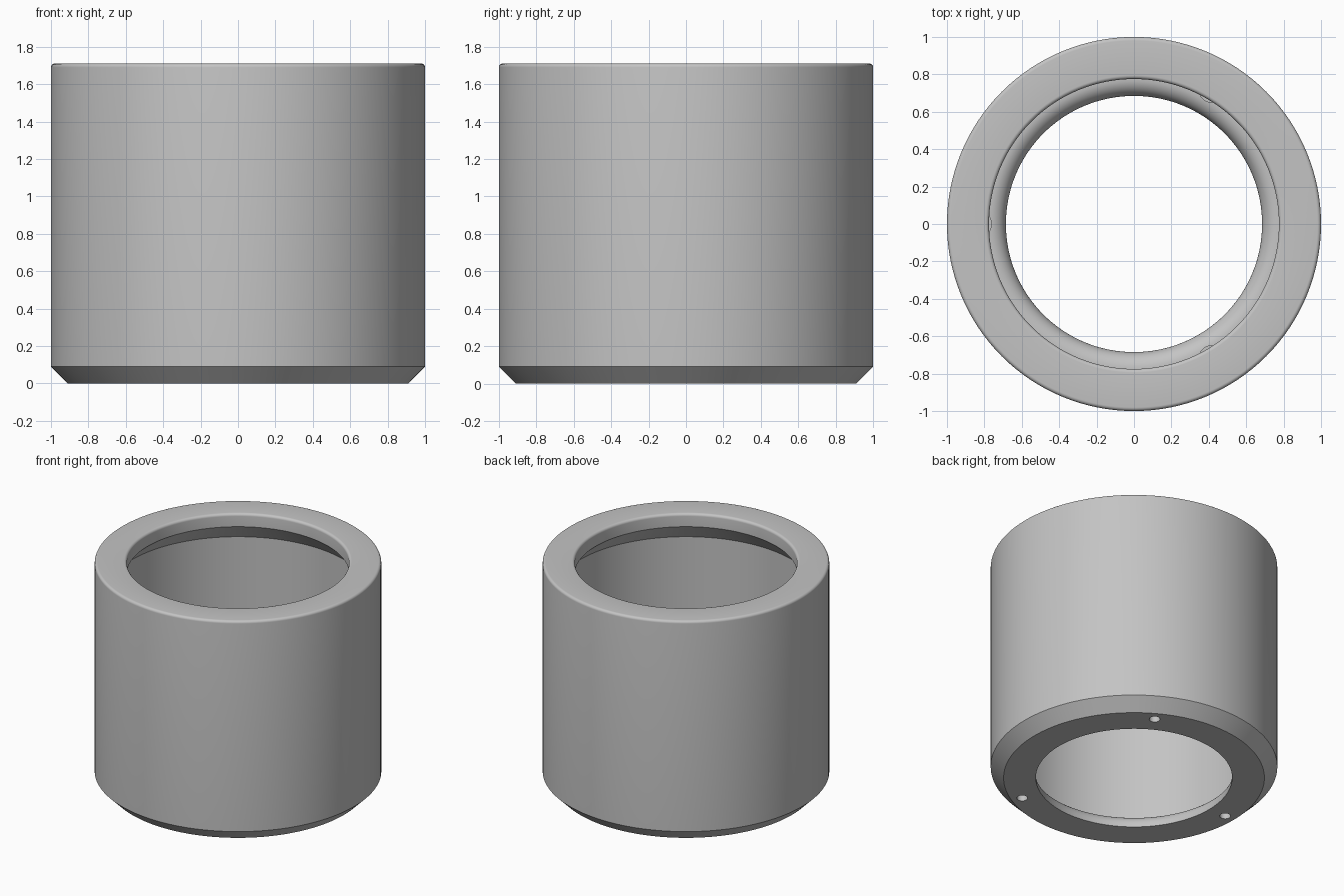
import bpy, bmesh, math

if "Cube" in bpy.data.objects:
    bpy.data.objects.remove(bpy.data.objects["Cube"])

STEPS = 128
metal = bpy.data.materials.new("plain_grey")
metal.diffuse_color = (0.55, 0.55, 0.55, 1)
metal.use_nodes = True
metal.node_tree.nodes["Principled BSDF"].inputs["Base Color"].default_value = metal.diffuse_color


def arc(cr, cz, rad, a0, a1, n=6):
    """Points of a fillet in the (radius, height) plane, angles in degrees."""
    return [(cr + rad * math.cos(math.radians(a0 + (a1 - a0) * i / n)),
             cz + rad * math.sin(math.radians(a0 + (a1 - a0) * i / n)))
            for i in range(n + 1)]


def lathe(name, profile, x=0, y=0):
    """Spin a closed profile round a vertical axis; radius 0 points become poles."""
    bm = bmesh.new()
    rings = []
    for r, z in profile:
        if r == 0:
            rings.append([bm.verts.new((x, y, z))] * STEPS)
        else:
            rings.append([bm.verts.new((x + r * math.cos(2 * math.pi * k / STEPS),
                                        y + r * math.sin(2 * math.pi * k / STEPS), z))
                          for k in range(STEPS)])
    for a, b in zip(rings, rings[1:] + rings[:1]):
        for k in range(STEPS):
            j = (k + 1) % STEPS
            corners = list(dict.fromkeys((a[k], a[j], b[j], b[k])))
            if len(corners) > 2:
                bm.faces.new(corners)
    bmesh.ops.recalc_face_normals(bm, faces=bm.faces)
    mesh = bpy.data.meshes.new(name)
    bm.to_mesh(mesh)
    bm.free()
    mesh.materials.append(metal)
    obj = bpy.data.objects.new(name, mesh)
    bpy.context.collection.objects.link(obj)
    return obj


# Housing: chamfered foot, rounded rim, undercut bore, rounded floor lip
profile = [(0.91, 0), (1, 0.09)]
profile += arc(0.98, 1.69, 0.02, 0, 90)
profile += arc(0.795, 1.69, 0.02, 90, 180)
profile += [(0.775, 1.61), (0.91, 1.47), (0.91, 0.11)]
profile += arc(0.775, 0.02, 0.09, 90, 180, 10)
profile += [(0.685, 0)]
housing = lathe("housing", profile)

# Three stepped screw holes through the floor
for i in range(3):
    a = math.radians(60 + 120 * i)
    cutter = lathe(f"screw_hole_cutter_{i + 1}",
                   [(0, -0.1), (0.038, -0.1), (0.038, 0.05), (0.068, 0.05), (0.068, 0.2), (0, 0.2)],
                   0.83 * math.cos(a), 0.83 * math.sin(a))
    cutter.hide_render = True
    cutter.hide_set(True)
    cut = housing.modifiers.new(f"screw_hole_{i + 1}", 'BOOLEAN')
    cut.operation = 'DIFFERENCE'
    cut.solver = 'EXACT'
    cut.object = cutter

# Smooth shading with sharp edges kept
bpy.ops.object.select_all(action='DESELECT')
housing.select_set(True)
bpy.context.view_layer.objects.active = housing
for m in list(housing.modifiers):
    bpy.ops.object.modifier_apply(modifier=m.name)
bpy.ops.object.shade_smooth_by_angle(angle=math.radians(30))
